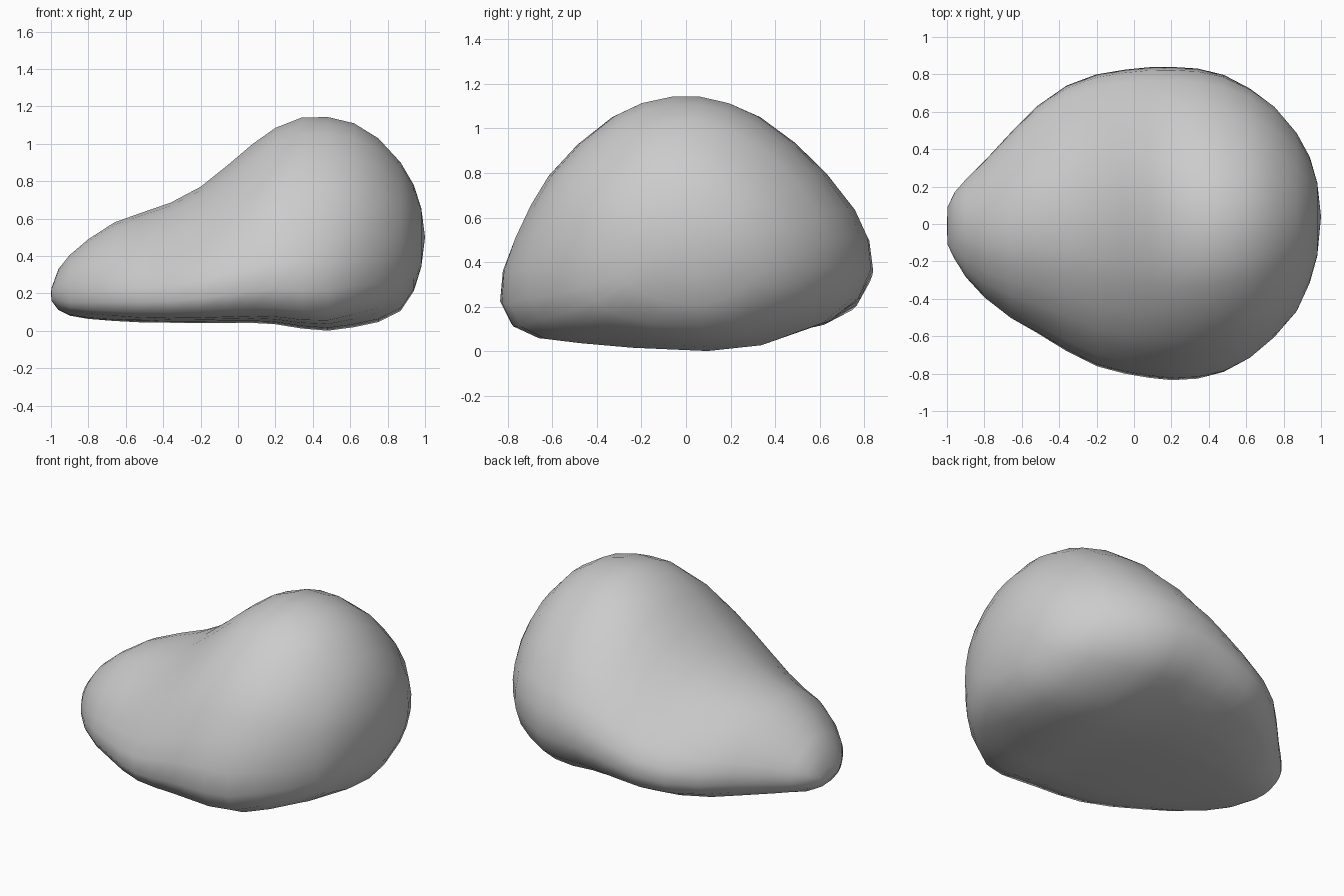
import bpy, bmesh, math

# Cross-section of the boulder in normalised (y, z), seen from the right
PROFILE = [(0.12, 0.0), (-0.3, 0.012), (-0.6, 0.025), (-0.8, 0.038), (-0.94, 0.085),
           (-1.0, 0.18), (-0.985, 0.31), (-0.92, 0.44), (-0.835, 0.57), (-0.74, 0.685),
           (-0.585, 0.81), (-0.4, 0.92), (-0.25, 0.973), (-0.08, 1.0), (0.08, 1.0),
           (0.24, 0.973), (0.4, 0.92), (0.59, 0.815), (0.76, 0.69), (0.91, 0.55),
           (0.98, 0.44), (1.0, 0.315), (0.93, 0.195), (0.77, 0.105), (0.42, 0.02)]

# Stations along x: x, y min, y max, z min, z max, roundness of the section
STATIONS = [(-0.997, -0.11, 0.09, 0.16, 0.23, 1.0),
            (-0.96, -0.19, 0.17, 0.11, 0.33, 0.8),
            (-0.90, -0.29, 0.24, 0.08, 0.405, 0.5),
            (-0.80, -0.40, 0.34, 0.063, 0.49, 0.3),
            (-0.66, -0.51, 0.49, 0.052, 0.58, 0.15),
            (-0.52, -0.585, 0.63, 0.045, 0.63, 0.05),
            (-0.36, -0.68, 0.74, 0.043, 0.685, 0.0),
            (-0.20, -0.76, 0.80, 0.042, 0.77, 0.0),
            (-0.05, -0.80, 0.825, 0.042, 0.89, 0.0),
            (0.08, -0.822, 0.838, 0.042, 1.0, 0.0),
            (0.20, -0.835, 0.84, 0.035, 1.085, 0.0),
            (0.34, -0.83, 0.832, 0.012, 1.14, 0.03),
            (0.48, -0.80, 0.80, 0.0, 1.143, 0.1),
            (0.62, -0.73, 0.73, 0.018, 1.11, 0.25),
            (0.75, -0.62, 0.635, 0.045, 1.03, 0.4),
            (0.87, -0.48, 0.49, 0.105, 0.90, 0.6),
            (0.94, -0.32, 0.36, 0.21, 0.78, 0.8),
            (0.98, -0.17, 0.22, 0.34, 0.655, 1.0)]


def ring(bm, x, y0, y1, z0, z1, rnd):
    cy, hy, verts = (y0 + y1) / 2, (y1 - y0) / 2, []
    for py, pz in PROFILE:
        # blend towards an ellipse near the ends
        a = math.atan2((pz - 0.45) * 2, py)
        ey, ez = math.cos(a), 0.5 + 0.5 * math.sin(a)
        u, v = py + (ey - py) * rnd, pz + (ez - pz) * rnd
        verts.append(bm.verts.new((x, cy + hy * u, z0 + (z1 - z0) * v)))
    return verts


# Boulder: loft the rings and close both ends with a pole
bm = bmesh.new()
rings = [ring(bm, *s) for s in STATIONS]
n = len(PROFILE)
for a, b in zip(rings, rings[1:]):
    for i in range(n):
        j = (i + 1) % n
        bm.faces.new((a[i], a[j], b[j], b[i]))
for loop, tip in ((rings[0], (-1.0, -0.01, 0.2)), (rings[-1], (1.0, 0.04, 0.5))):
    pole = bm.verts.new(tip)
    for i in range(n):
        bm.faces.new((loop[i], loop[(i + 1) % n], pole))
bmesh.ops.recalc_face_normals(bm, faces=bm.faces)
for f in bm.faces:
    f.smooth = True

mesh = bpy.data.meshes.new("boulder")
bm.to_mesh(mesh)
bm.free()
boulder = bpy.data.objects.new("boulder", mesh)
bpy.context.collection.objects.link(boulder)
